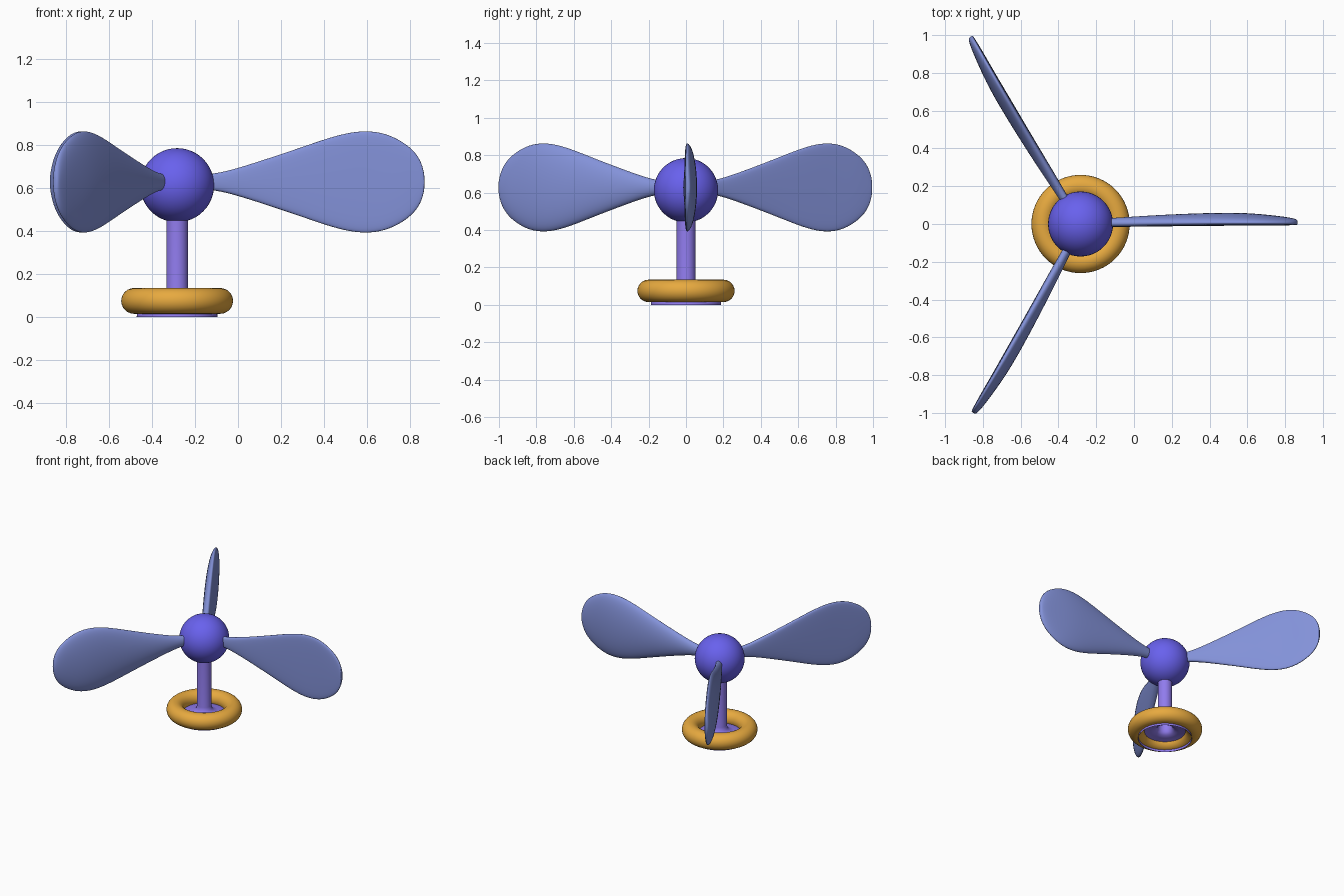
import bpy, bmesh, math
from mathutils import Matrix

if "Cube" in bpy.data.objects:
    bpy.data.objects.remove(bpy.data.objects["Cube"])

AX = -0.283   # x of the vertical axis
HUB_Z = 0.613


def material(name, rgb):
    m = bpy.data.materials.new(name)
    m.diffuse_color = (*rgb, 1)
    m.use_nodes = True
    m.node_tree.nodes["Principled BSDF"].inputs["Base Color"].default_value = m.diffuse_color
    return m


HUB = material("hub_blue", (0.14, 0.12, 0.85))
STEM = material("stem_violet", (0.28, 0.2, 0.85))
RING = material("ring_amber", (0.8, 0.4, 0.05))
BLADE = material("blade_blue", (0.23, 0.29, 0.7))


def finish(ob, name, mat):
    ob.name = name
    ob.data.materials.append(mat)
    for p in ob.data.polygons:
        p.use_smooth = True
    return ob


def mesh_object(name, bm, mat):
    bmesh.ops.recalc_face_normals(bm, faces=bm.faces)
    me = bpy.data.meshes.new(name)
    bm.to_mesh(me)
    bm.free()
    ob = bpy.data.objects.new(name, me)
    bpy.context.collection.objects.link(ob)
    return finish(ob, name, mat)


def loft(bm, rings, caps=False):
    vs = [[bm.verts.new(p) for p in ring] for ring in rings]
    n = len(vs[0])
    for a, b in zip(vs, vs[1:]):
        for i in range(n):
            j = (i + 1) % n
            bm.faces.new((a[i], a[j], b[j], b[i]))
    if caps:
        bm.faces.new(vs[0][::-1])
        bm.faces.new(vs[-1])


# Round hub
bpy.ops.mesh.primitive_uv_sphere_add(segments=48, ring_count=24, radius=0.172,
                                     location=(AX, 0, HUB_Z))
finish(bpy.context.object, "hub", HUB)

# Ring around the foot
bpy.ops.mesh.primitive_torus_add(major_segments=64, minor_segments=24, major_radius=0.2,
                                 minor_radius=0.06, location=(AX, 0, 0.075))
finish(bpy.context.object, "foot_ring", RING)

# Stem flaring into a thin hollow dish, open underneath
profile = [(0.05, 0.5), (0.05, 0.11), (0.054, 0.085), (0.07, 0.068), (0.1, 0.06),
           (0.145, 0.056), (0.172, 0.045), (0.186, 0.025), (0.188, 0)]
bm = bmesh.new()
N = 48
loft(bm, [[(AX + r * math.cos(2 * math.pi * i / N), r * math.sin(2 * math.pi * i / N), z)
           for i in range(N)] for r, z in profile])
mesh_object("stem_and_dish", bm, STEM)

# Blades: distance from axis, half width, front depth, back bulge
stations = [(0.1, 0.034, 0.02, 0.024), (0.18, 0.038, 0.02, 0.028), (0.28, 0.063, 0.02, 0.035),
            (0.42, 0.108, 0.018, 0.044), (0.57, 0.158, 0.016, 0.051), (0.7, 0.204, 0.015, 0.055),
            (0.81, 0.233, 0.014, 0.056), (0.9, 0.238, 0.013, 0.053), (0.98, 0.222, 0.013, 0.046),
            (1.05, 0.186, 0.013, 0.038), (1.1, 0.146, 0.012, 0.031), (1.132, 0.1, 0.011, 0.024),
            (1.147, 0.05, 0.01, 0.018), (1.15, 0.02, 0.005, 0.009)]


def section(r, w, front, back):
    pts = []
    for i in range(16):
        a = 2 * math.pi * i / 16
        s = math.sin(a)
        y = back * s if s > 0 else -front * abs(s) ** 0.5
        pts.append((r, 0.005 + y, 1.025 * w * math.cos(a)))
    return pts


for k in range(3):
    bm = bmesh.new()
    loft(bm, [section(*s) for s in stations], caps=True)
    blade = mesh_object(f"blade_{k + 1}", bm, BLADE)
    blade.matrix_world = (Matrix.Translation((AX, 0, 0.628))
                          @ Matrix.Rotation(k * 2 * math.pi / 3, 4, 'Z'))
    sub = blade.modifiers.new("smooth", 'SUBSURF')
    sub.levels = sub.render_levels = 2
